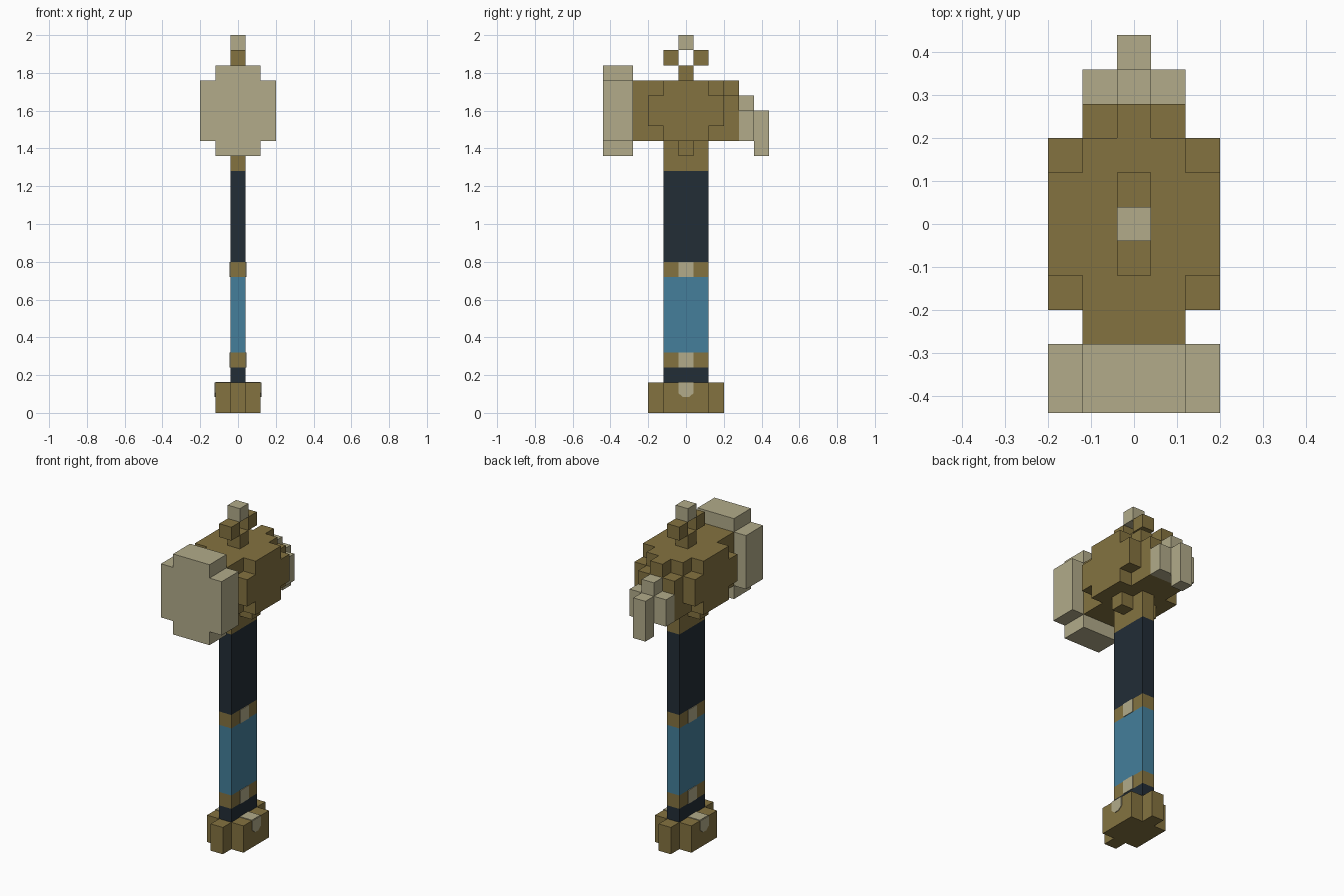
import bpy
import bmesh

cube = bpy.data.objects.get("Cube")
if cube:
    bpy.data.objects.remove(cube, do_unlink=True)

U = 0.08  # one block


def material(name, rgb):
    m = bpy.data.materials.new(name)
    m.use_nodes = True
    color = (*rgb, 1)
    m.diffuse_color = color
    m.node_tree.nodes["Principled BSDF"].inputs["Base Color"].default_value = color
    return m


GOLD = material("antique gold", (0.231, 0.171, 0.051))
PALE = material("pale metal", (0.445, 0.407, 0.254))
DARK = material("dark wrap", (0.016, 0.026, 0.037))
BLUE = material("blue wrap", (0.058, 0.212, 0.328))


def add_object(name, bm, mat):
    mesh = bpy.data.meshes.new(name)
    bmesh.ops.recalc_face_normals(bm, faces=bm.faces)
    bm.to_mesh(mesh)
    bm.free()
    mesh.materials.append(mat)
    bpy.context.collection.objects.link(bpy.data.objects.new(name, mesh))


def box(name, mat, x, y, z):
    """Box from (low, high) ranges measured in blocks."""
    bm = bmesh.new()
    bmesh.ops.create_cube(bm, size=1)
    for v in bm.verts:
        for i, (a, b) in enumerate((x, y, z)):
            v.co[i] = U * (b if v.co[i] > 0 else a)
    add_object(name, bm, mat)


def sym(h):
    return (-h, h)


def span(side, a, b):
    return tuple(sorted((side * a, side * b)))


def plate(name, mat, side, outline, x, depth=0.05):
    """Thin plate on a side face, from a (y, z) outline."""
    bm = bmesh.new()
    face = bm.faces.new([bm.verts.new((side * x * U, y * U, z * U)) for y, z in outline])
    new = bmesh.ops.extrude_face_region(bm, geom=[face])["geom"]
    for v in new:
        if isinstance(v, bmesh.types.BMVert):
            v.co.x += side * depth * U
    add_object(name, bm, mat)


# Shaft bands
bands = [("lower_dark_grip", DARK, 2, 3), ("lower_gold_band", GOLD, 3, 4),
         ("blue_grip", BLUE, 4, 9), ("upper_gold_band", GOLD, 9, 10),
         ("upper_dark_grip", DARK, 10, 16), ("gold_collar", GOLD, 16, 18)]
for name, mat, low, high in bands:
    box(name, mat, sym(0.5), sym(1.5), (low, high))

# Pommel
box("pommel_core", GOLD, sym(1.5), sym(1.5), (0, 2))
box("pommel_ends", GOLD, sym(0.5), sym(2.5), (0, 2))

# Hammer head
box("head_core", GOLD, sym(1.5), (-3.5, 2.5), (18, 22))
box("head_back", GOLD, sym(1.5), (2.5, 3.5), (18, 21))
box("head_back_ridge", GOLD, sym(0.5), (2.5, 3.5), (21, 22))

# Striking face
box("striker_wide", PALE, sym(2.5), (-5.5, -3.5), (18, 22))
box("striker_tall", PALE, sym(1.5), (-5.5, -3.5), (17, 23))

# Back claw
box("claw_root", PALE, sym(0.5), (3.5, 4.5), (18, 21))
box("claw_tip", PALE, sym(0.5), (4.5, 5.5), (17, 20))

# Parts repeated on both sides
for side, label in ((1, "left"), (-1, "right")):
    box(label + "_cheek_tall", GOLD, span(side, 1.5, 2.5), sym(1.5), (18, 22))
    box(label + "_cheek_wide", GOLD, span(side, 1.5, 2.5), sym(2.5), (19, 21))
    box(label + "_head_bracket", GOLD, span(side, 0.5, 1.5), sym(0.5), (17, 18))
    box(label + "_claw", PALE, span(side, 0.5, 1.5), (3.5, 4.5), (18, 20))
    for band, low in (("lower", 3), ("upper", 9)):
        plate(f"{label}_{band}_stud", PALE, side,
              [(-0.5, low), (0.5, low), (0.5, low + 1), (-0.5, low + 1)], 0.5)
    plate(label + "_pommel_stud", PALE, side,
          [(-0.5, 2), (-0.5, 1.3), (-0.2, 1.05), (0.2, 1.05), (0.5, 1.3), (0.5, 2)], 1.5)
    box(label + "_pommel_top_stud", PALE, span(side, 0.5, 1.5), sym(0.5), (2, 2.05))

# Top ring
box("ring_base", GOLD, sym(0.5), sym(0.5), (22, 23))
for side, label in ((1, "back"), (-1, "front")):
    box(label + "_ring_side", GOLD, sym(0.5), span(side, 0.5, 1.5), (23, 24))
box("ring_cap", PALE, sym(0.5), sym(0.5), (24, 25))
